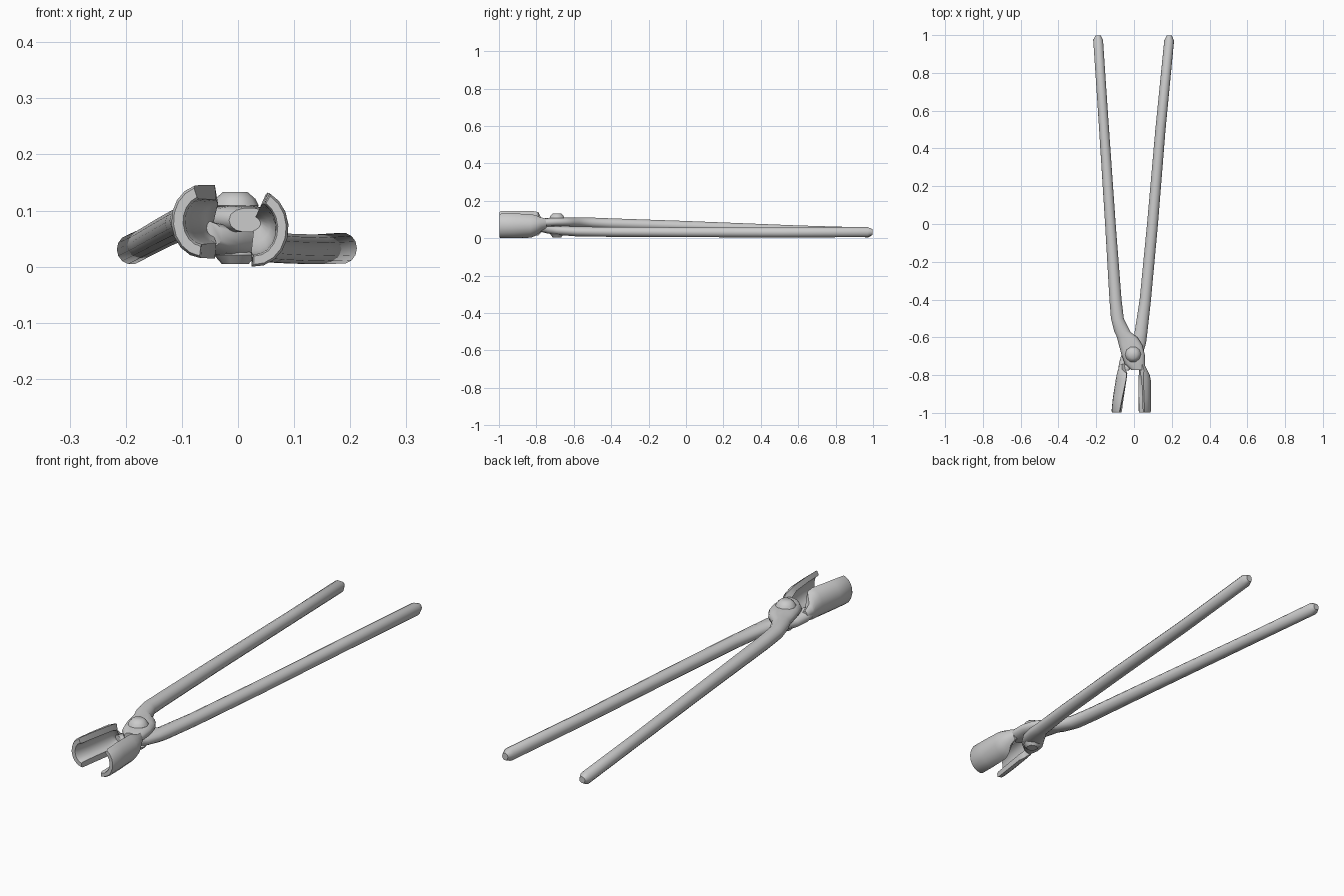
import bpy, bmesh
from math import sin, cos, pi, radians, copysign


def loft(name, rings):
    """Skin a list of closed rings and cap both ends."""
    bm = bmesh.new()
    rows = [[bm.verts.new(p) for p in r] for r in rings]
    n = len(rows[0])
    for a, b in zip(rows, rows[1:]):
        for i in range(n):
            j = (i + 1) % n
            bm.faces.new((a[i], a[j], b[j], b[i]))
    bm.faces.new(rows[0])
    bm.faces.new(rows[-1])
    bmesh.ops.recalc_face_normals(bm, faces=bm.faces)
    me = bpy.data.meshes.new(name)
    bm.to_mesh(me)
    bm.free()
    ob = bpy.data.objects.new(name, me)
    bpy.context.collection.objects.link(ob)
    bpy.ops.object.select_all(action='DESELECT')
    ob.select_set(True)
    bpy.context.view_layer.objects.active = ob
    bpy.ops.object.shade_smooth_by_angle(angle=radians(45))
    return ob


def oval(y, x, z, w, h, e=1.0, n=14):
    """Superellipse section across y; e < 1 is boxier."""
    pts = []
    for i in range(n):
        c, s = cos(2 * pi * i / n), sin(2 * pi * i / n)
        pts.append((x + w * copysign(abs(c) ** e, c), y,
                    z + h * copysign(abs(s) ** e, s)))
    return pts


def channel(side, y, x, z, rx, rz, lo, hi, t, n=9):
    """C-shaped section, bulging towards +x or -x."""
    ang = [radians(lo + (hi - lo) * i / (n - 1)) for i in range(n)]
    outer = [(x + side * rx * cos(a), y, z + rz * sin(a)) for a in ang]
    inner = [(x + side * (rx - t) * cos(a), y, z + (rz - t) * sin(a))
             for a in reversed(ang)]
    return outer + inner


# Upper arm: left handle sweeping over the pivot to the right side
loft("upper_arm", [oval(*s) for s in [
    (0.997, -0.190, 0.036, 0.014, 0.014),
    (0.975, -0.190, 0.036, 0.026, 0.027),
    (0.60, -0.165, 0.048, 0.026, 0.026),
    (0.00, -0.125, 0.070, 0.028, 0.028),
    (-0.40, -0.098, 0.083, 0.032, 0.029),
    (-0.50, -0.088, 0.087, 0.034, 0.029),
    (-0.57, -0.062, 0.090, 0.042, 0.027),
    (-0.60, -0.036, 0.091, 0.054, 0.025, 0.9),
    (-0.64, -0.018, 0.092, 0.062, 0.024, 0.8),
    (-0.69, -0.005, 0.092, 0.062, 0.024, 0.8),
    (-0.74, 0.005, 0.090, 0.054, 0.024, 0.8),
    (-0.772, 0.020, 0.088, 0.036, 0.022, 0.9)]])

# Lower arm: right handle passing under the pivot to the left side
loft("lower_arm", [oval(*s) for s in [
    (0.997, 0.187, 0.038, 0.014, 0.016),
    (0.970, 0.186, 0.038, 0.026, 0.028),
    (0.50, 0.140, 0.036, 0.027, 0.027),
    (0.00, 0.098, 0.037, 0.029, 0.027),
    (-0.40, 0.060, 0.039, 0.030, 0.027),
    (-0.58, 0.036, 0.041, 0.034, 0.027),
    (-0.63, 0.018, 0.044, 0.046, 0.026, 0.9),
    (-0.69, -0.010, 0.047, 0.056, 0.025, 0.8),
    (-0.74, -0.034, 0.054, 0.046, 0.024, 0.8),
    (-0.775, -0.055, 0.062, 0.028, 0.024)]])

# Right jaw
loft("right_jaw", [channel(1, *s) for s in [
    (-0.745, 0.000, 0.085, 0.056, 0.040, -38, 38, 0.032),
    (-0.775, 0.008, 0.082, 0.064, 0.048, -55, 45, 0.030),
    (-0.800, 0.014, 0.076, 0.070, 0.058, -75, 60, 0.027),
    (-0.830, 0.022, 0.074, 0.068, 0.066, -88, 66, 0.024),
    (-0.920, 0.028, 0.074, 0.062, 0.069, -94, 66, 0.022),
    (-0.990, 0.030, 0.074, 0.060, 0.069, -95, 64, 0.022),
    (-0.998, 0.030, 0.074, 0.056, 0.065, -92, 61, 0.015)]])

# Left jaw
loft("left_jaw", [channel(-1, *s) for s in [
    (-0.740, -0.020, 0.064, 0.056, 0.036, -38, 38, 0.030),
    (-0.770, -0.026, 0.072, 0.058, 0.044, -50, 50, 0.030),
    (-0.790, -0.030, 0.082, 0.060, 0.064, -75, 80, 0.028),
    (-0.820, -0.036, 0.085, 0.060, 0.066, -85, 85, 0.027),
    (-0.920, -0.052, 0.086, 0.060, 0.066, -86, 80, 0.026),
    (-0.990, -0.062, 0.086, 0.057, 0.066, -86, 75, 0.025),
    (-0.998, -0.062, 0.086, 0.053, 0.062, -83, 72, 0.017)]])

# Rivet with a tapered head above and below
rivet = [(0.010, 0.024), (0.026, 0.038), (0.032, 0.030),
         (0.106, 0.032), (0.114, 0.042), (0.126, 0.036), (0.138, 0.022)]
loft("rivet", [[(-0.005 + r * cos(2 * pi * i / 10), -0.69 + r * sin(2 * pi * i / 10), z)
                for i in range(10)] for z, r in rivet])

# Rest the lowest point on the ground
low = min(v.co.z for o in bpy.data.objects for v in o.data.vertices)
for o in bpy.data.objects:
    for v in o.data.vertices:
        v.co.z -= low
